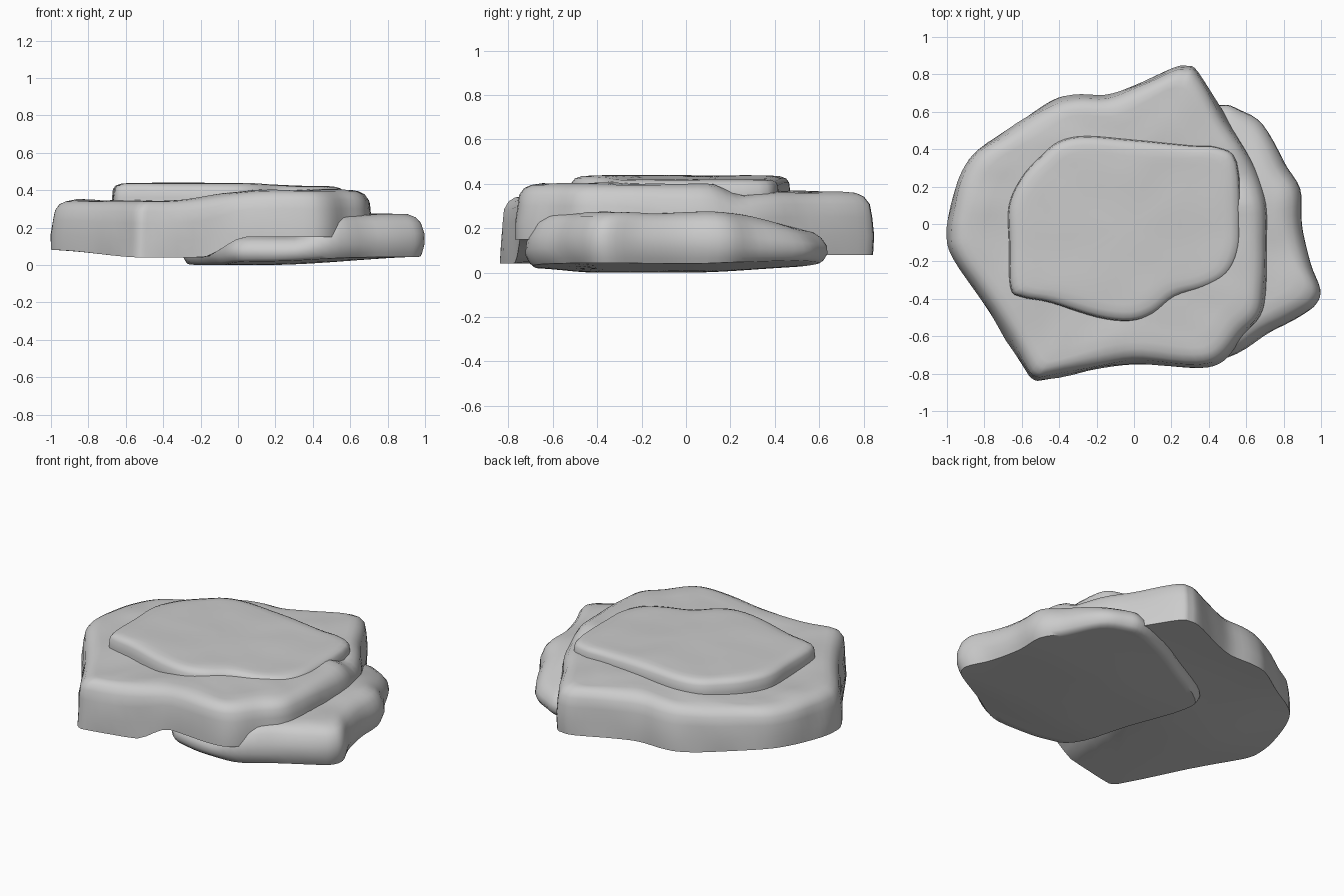
import bpy
import bmesh
from mathutils import Vector, noise

cube = bpy.data.objects.get("Cube")
if cube:
    bpy.data.objects.remove(cube, do_unlink=True)

stone = bpy.data.materials.new("stone_grey")
stone.use_nodes = True
stone.diffuse_color = (0.6, 0.6, 0.6, 1)
stone.node_tree.nodes["Principled BSDF"].inputs["Base Color"].default_value = (0.6, 0.6, 0.6, 1)


def ramp(v, start, end):
    """Smooth step from 0 at start to 1 at end; the two may run either way."""
    t = min(1, max(0, (v - start) / (end - start)))
    return t * t * (3 - 2 * t)


def smooth_outline(points, steps=4):
    """Closed spline through the outline points."""
    pts = [Vector(p) for p in points]
    n = len(pts)
    result = []
    for i in range(n):
        a, b, c, d = (pts[(i + k) % n] for k in (-1, 0, 1, 2))
        for s in range(steps):
            t = s / steps
            result.append(b + (c - a) * t / 2 + (a * 2 - b * 5 + c * 4 - d) * t * t / 2
                          + (b * 3 - a - c * 3 + d) * t ** 3 / 2)
    return result


def make_slab(name, points, centre, top, bottom, wall, wobble):
    """Loft rings: underside, wall (inset, height share), then the top surface."""
    outline = smooth_outline(points)
    centre = Vector(centre)
    bm = bmesh.new()
    rings = []

    def add_ring(inset, scale, share):
        ring = []
        for p in outline:
            r = p - centre
            q = centre + r * scale * (1 - inset / r.length)
            low, high = bottom(q.x, q.y), top(q.x, q.y)
            z = low + (high - low) * share
            bump = noise.noise(Vector((q.x, q.y, z)) * 5) * wobble
            if share == 1:
                z += bump
            elif share > 0:
                q = q + r.normalized() * bump
            ring.append(bm.verts.new((q.x, q.y, z)))
        rings.append(ring)

    under = (0.15, 0.35, 0.55, 0.7, 0.8, 0.9)
    for scale in under:
        add_ring(0, scale, 0)
    for inset, share in wall:
        add_ring(inset, 1, share)
    for scale in reversed(under):
        add_ring(wall[-1][0], scale, 1)
    n = len(outline)
    for a, b in zip(rings, rings[1:]):
        for i in range(n):
            j = (i + 1) % n
            bm.faces.new((a[i], a[j], b[j], b[i]))
    bm.faces.new(rings[0])
    bm.faces.new(rings[-1])
    bmesh.ops.recalc_face_normals(bm, faces=bm.faces)
    mesh = bpy.data.meshes.new(name)
    bm.to_mesh(mesh)
    bm.free()
    mesh.materials.append(stone)
    obj = bpy.data.objects.new(name, mesh)
    bpy.context.collection.objects.link(obj)
    bpy.ops.object.select_all(action="DESELECT")
    obj.select_set(True)
    bpy.context.view_layer.objects.active = obj
    bpy.ops.object.shade_smooth_by_angle(angle=0.8)


# Broad middle slab, raised at the front, undercut on one side
make_slab(
    "main_slab",
    [(-1, -.05), (-.98, .1), (-.92, .28), (-.83, .4), (-.62, .54), (-.44, .66),
     (-.32, .69), (-.15, .69), (0, .74), (.2, .83), (.28, .84), (.34, .81),
     (.46, .62), (.6, .4), (.69, .2), (.72, 0), (.71, -.35), (.68, -.5),
     (.58, -.6), (.48, -.73), (.35, -.77), (.05, -.75), (-.17, -.77),
     (-.46, -.83), (-.54, -.83), (-.6, -.75), (-.78, -.46), (-.97, -.18)],
    (0, 0),
    lambda x, y: .345 + .055 * ramp(x, -.4, .15) * ramp(y, .25, .1) + .02 * ramp(y, .2, .4) * ramp(x, -.6, 0),
    lambda x, y: (.04 + .11 * ramp(x, -.2, .05) * ramp(y, 0, -.3)
                  + .04 * ramp(y, -.2, .6) + .04 * ramp(x, -.5, -1)),
    [(0, 0), (0, .3), (.01, .6), (.02, .8), (.045, .92), (.08, .98), (.12, 1)],
    .012)

# Lower slab jutting out to one side
make_slab(
    "lower_slab",
    [(.46, .63), (.56, .61), (.69, .53), (.8, .33), (.89, .19), (.9, 0),
     (.94, -.2), (1, -.35), (.98, -.43), (.9, -.49), (.7, -.6), (.5, -.71),
     (.3, -.71), (.1, -.68), (-.04, -.6), (-.15, -.25), (-.29, .15),
     (-.26, .28), (0, .43), (.25, .56)],
    (.35, 0),
    lambda x, y: .15 + .12 * ramp(x, .3, .55) - .08 * ramp(y, .1, .65) * ramp(x, .3, .55),
    lambda x, y: .045 * ramp(x, .15, 1.05) + .03 * ramp(y, 0, .65) + .02 * ramp(y, -.4, -.7),
    [(.03, 0), (.015, .1), (0, .3), (.005, .55), (.03, .8), (.06, .93), (.11, 1)],
    .012)

# Thin worn cap on top
make_slab(
    "top_cap",
    [(-.67, .1), (-.6, .25), (-.5, .36), (-.4, .44), (-.25, .47), (0, .45),
     (.3, .42), (.45, .41), (.55, .33), (.57, 0), (.56, -.15), (.5, -.27),
     (.38, -.34), (.22, -.39), (.1, -.48), (-.02, -.52), (-.2, -.5),
     (-.45, -.42), (-.6, -.39), (-.66, -.34), (-.67, -.1)],
    (-.04, -.02),
    lambda x, y: .437 - .017 * ramp(x, 0, .4),
    lambda x, y: .31,
    [(0, 0), (0, .4), (.005, .75), (.02, .9), (.05, .98), (.09, 1)],
    .004)
